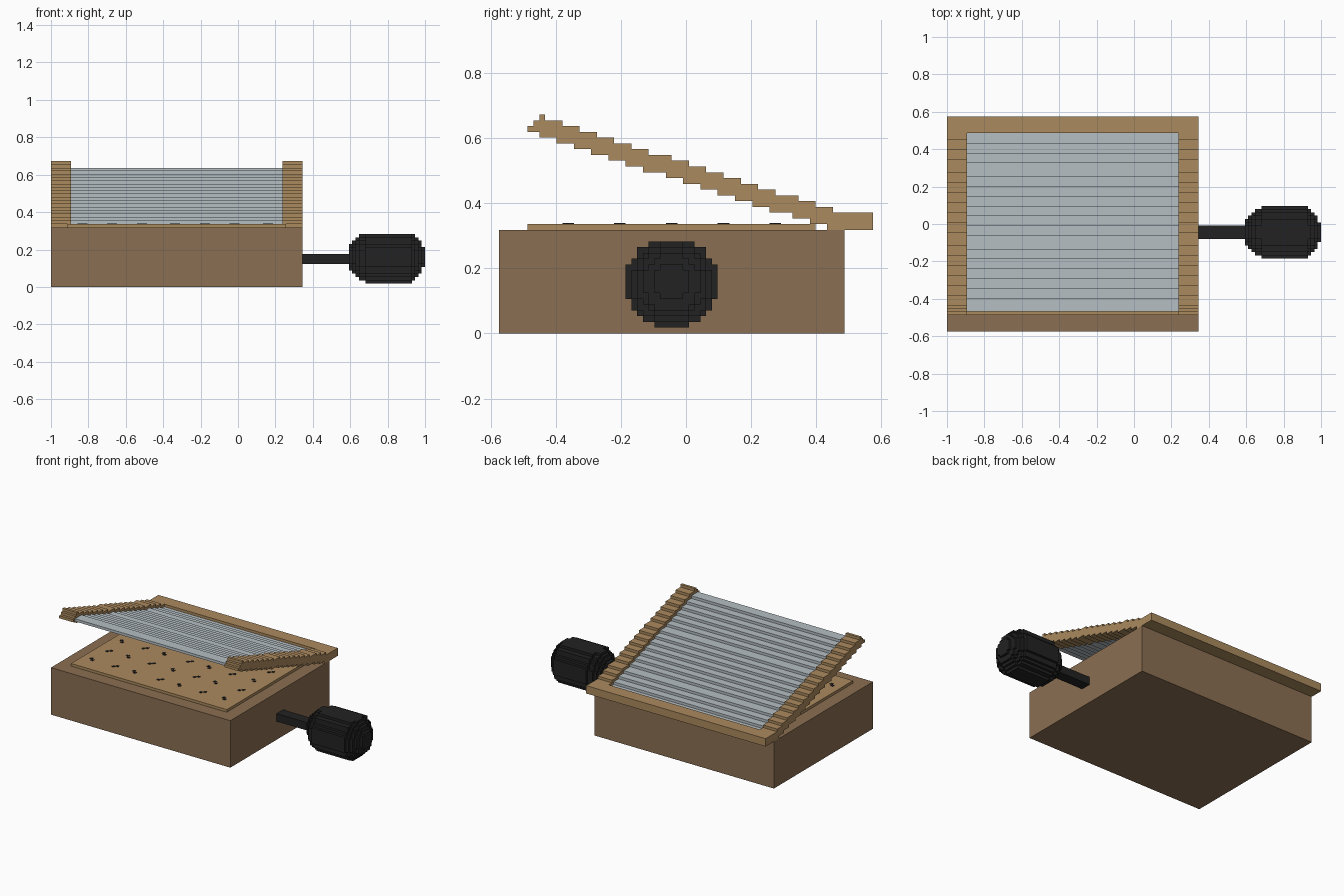
import bpy, bmesh

if "Cube" in bpy.data.objects:
    bpy.data.objects.remove(bpy.data.objects["Cube"])

V = 2 / 113            # block size; all parts sit on this block grid
OX, OY = -1.0, -0.575  # grid origin


def srgb(h):
    c = [int(h[i:i + 2], 16) / 255 for i in (0, 2, 4)]
    return [x / 12.92 if x <= 0.04045 else ((x + 0.055) / 1.055) ** 2.4 for x in c] + [1]


def material(name, h):
    m = bpy.data.materials.new(name)
    m.diffuse_color = srgb(h)
    m.use_nodes = True
    m.node_tree.nodes["Principled BSDF"].inputs["Base Color"].default_value = m.diffuse_color
    return m


BROWN = material("dark_wood", "8B6F52")
TAN = material("light_wood", "AB8A5E")
GLASS = material("pale_glass", "B5BFC3")
BLACK = material("black", "222222")


def add_box(bm, x0, x1, y0, y1, z0, z1):
    v = [bm.verts.new((OX + x * V, OY + y * V, z * V))
         for x in (x0, x1) for y in (y0, y1) for z in (z0, z1)]
    for f in ((0, 1, 3, 2), (4, 6, 7, 5), (0, 4, 5, 1), (2, 3, 7, 6), (0, 2, 6, 4), (1, 5, 7, 3)):
        bm.faces.new([v[i] for i in f])


def add_prism(bm, profile, x0, x1):
    """Extrude a (y, z) profile along x."""
    a, b = [[bm.verts.new((OX + x * V, OY + y * V, z * V)) for y, z in profile] for x in (x0, x1)]
    bm.faces.new(a)
    bm.faces.new(b[::-1])
    n = len(profile)
    for i in range(n):
        j = (i + 1) % n
        bm.faces.new((a[i], b[i], b[j], a[j]))


def finish(bm, name, mat):
    bmesh.ops.recalc_face_normals(bm, faces=bm.faces)
    me = bpy.data.meshes.new(name)
    bm.to_mesh(me)
    bm.free()
    me.materials.append(mat)
    ob = bpy.data.objects.new(name, me)
    bpy.context.collection.objects.link(ob)


def boxes(name, mat, *dims):
    bm = bmesh.new()
    for d in dims:
        add_box(bm, *d)
    finish(bm, name, mat)


def stairs(start, z, breaks, end):
    """Descending stair line: one block down at each break."""
    pts = [(start, z)]
    for b in breaks:
        pts += [(b, z), (b, z - 1)]
        z -= 1
    return pts + [(end, z)]


# body and inner board
boxes("box_body", BROWN, (0, 76, 0, 60, 0, 18))
boxes("inner_board", TAN, (5, 71, 5, 55, 18, 19))

# small marks on the board, in a 7 by 5 grid of diagonal pairs
marks = []
for i in range(7):
    for j in range(5):
        x, y = 9 + round(i * 9.25), 11 + j * 9
        s = 1 if (i + j) % 2 else -1
        marks += [(x, x + 1, y, y + 1, 19, 19.15), (x + s, x + s + 1, y + 1, y + 2, 19, 19.15)]
boxes("board_marks", BLACK, *marks)

# stepped side rails of the tilted lid
top_breaks = [8, 11, 14, 17, 20, 23, 26, 30, 33, 36, 39, 42, 45, 48, 52, 55, 58]
low_breaks = [7, 10, 13, 16, 19, 22, 25, 29, 32, 35, 38, 41, 44, 47, 51, 54, 57]
rail = [(5, 36), (6, 36), (6, 37), (7, 37)] + stairs(7, 38, top_breaks, 60)
rail += stairs(5, 35, low_breaks, 60)[::-1]
for name, x0, x1 in (("left_rail", 0, 6), ("right_rail", 70, 76)):
    bm = bmesh.new()
    add_prism(bm, rail, x0, x1)
    finish(bm, name, TAN)

# back bar of the lid
boxes("back_bar", TAN, (0, 76, 60, 65, 18, 21))

# stepped glass pane
pane_breaks = low_breaks[1:]
pane = stairs(6, 36, pane_breaks, 60) + stairs(6, 35, [b - 1 for b in pane_breaks], 60)[::-1]
bm = bmesh.new()
add_prism(bm, pane, 6, 70)
finish(bm, "glass_pane", GLASS)

# knob shaft
boxes("knob_shaft", BLACK, (76, 90, 28, 32, 7, 10))


# blocky round knob: nested discs, shorter as they get wider
def disc_runs(r):
    """Rows of equal width merged into (half_width, z0, z1)."""
    runs = []
    for k in range(1, 16):
        w = sum((j + .5) ** 2 + (k + .5 - 8.8) ** 2 <= r * r for j in range(9))
        if w and runs and runs[-1][0] == w:
            runs[-1][2] = k + 1
        elif w:
            runs.append([w, k, k + 1])
    return runs


bm = bmesh.new()
for r, x0, x1 in ((3.2, 90, 113), (4, 90, 112), (5, 91, 112), (6, 92, 111), (7, 93, 110), (8, 95, 109)):
    for w, z0, z1 in disc_runs(r):
        add_box(bm, x0, x1, 30 - w, 30 + w, z0, z1)
finish(bm, "knob", BLACK)
